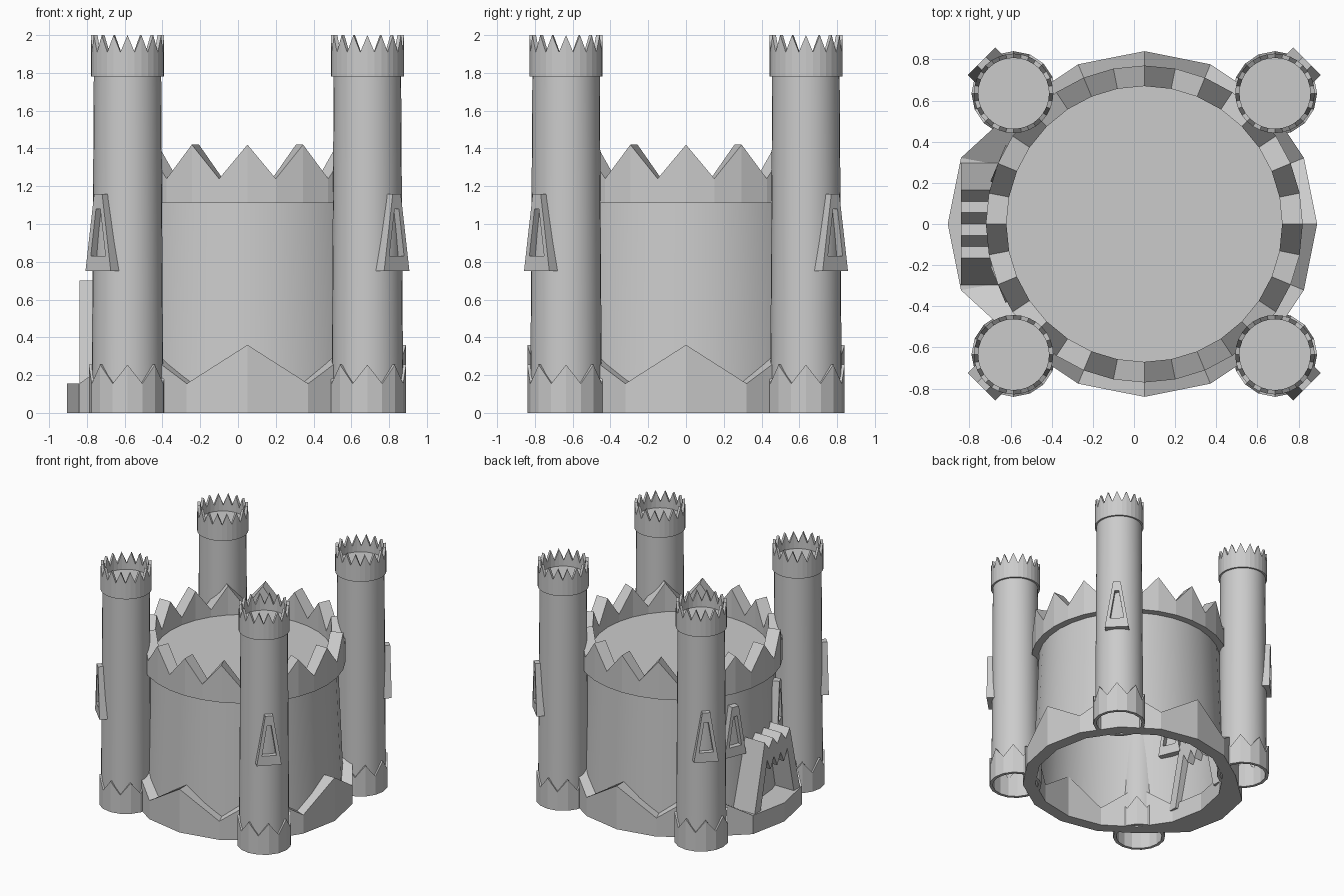
import bpy, bmesh
from math import sin, cos, pi, radians
from mathutils import Matrix

if "Cube" in bpy.data.objects:
    bpy.data.objects.remove(bpy.data.objects["Cube"])

CX = 0.05          # keep centre in x
T = 0.635          # tower offset from keep centre


def finish(name, bm, loc=(0, 0, 0), angle=0, smooth=False):
    bmesh.ops.recalc_face_normals(bm, faces=bm.faces)
    bm.transform(Matrix.Translation(loc) @ Matrix.Rotation(angle, 4, 'Z'))
    me = bpy.data.meshes.new(name)
    bm.to_mesh(me)
    bm.free()
    ob = bpy.data.objects.new(name, me)
    bpy.context.collection.objects.link(ob)
    if smooth:
        for o in bpy.context.selected_objects:
            o.select_set(False)
        ob.select_set(True)
        bpy.context.view_layer.objects.active = ob
        bpy.ops.object.shade_smooth_by_angle(angle=radians(25))
    return ob


def wall(name, r0, r1, h, loc):
    """Tapered round wall, open below, closed by a flat roof."""
    bm = bmesh.new()
    n = 32
    rings = [[bm.verts.new((r * cos(2 * pi * i / n), r * sin(2 * pi * i / n), z))
              for i in range(n)] for r, z in ((r0, 0), (r1, h))]
    for i in range(n):
        j = (i + 1) % n
        bm.faces.new((rings[0][i], rings[0][j], rings[1][j], rings[1][i]))
    bm.faces.new(rings[1])
    return finish(name, bm, loc, smooth=True)


def crown(name, ro, ri, peaks, z0, valley, peak, loc, step=False):
    """Thick ring with a zigzag top edge; step pulls a flat doorstep out at -x."""
    bm = bmesh.new()
    n = peaks * 2
    loops = []
    for r, top in ((ro, 0), (ro, 1), (ri, 1), (ri, 0)):
        loop = []
        for i in range(n):
            a = 2 * pi * i / n
            x, y = r * cos(a), r * sin(a)
            z = (valley if i % 2 else peak) if top else z0
            if step and abs(i - n // 2) <= 1:
                z = min(z, valley)
                if r == ro:
                    x -= 0.115
            loop.append(bm.verts.new((x, y, z)))
        loops.append(loop)
    for k in range(4):
        a, b = loops[k], loops[(k + 1) % 4]
        for i in range(n):
            j = (i + 1) % n
            bm.faces.new((a[i], a[j], b[j], b[i]))
    return finish(name, bm, loc)


def frame(name, outer, inner, d0, d1, loc, angle, closed):
    """Frame between two matching (side, height) outlines, facing local +x."""
    bm = bmesh.new()
    a, b, c, d = [[bm.verts.new((dep, y, z)) for y, z in pts]
                  for pts, dep in ((outer, d0), (outer, d1), (inner, d1), (inner, d0))]
    n = len(outer)
    for i in range(n if closed else n - 1):
        j = (i + 1) % n
        for p, q in ((a, b), (b, c), (c, d), (d, a)):
            bm.faces.new((p[i], p[j], q[j], q[i]))
    if not closed:
        for i in (0, n - 1):
            bm.faces.new((a[i], b[i], c[i], d[i]))
    return finish(name, bm, loc, angle)


def window(name, d0, d1, z, loc, angle):
    outer = [(-.095, z), (.095, z), (.03, z + .41), (-.03, z + .41)]
    inner = [(-.055, z + .08), (.055, z + .08), (.016, z + .33), (-.016, z + .33)]
    frame(name, outer, inner, d0, d1, loc, angle, True)


# Central keep: wall, battlements, and rocky base with doorstep
keep = (CX, 0, 0)
wall("keep_wall", .76, .71, 1.18, keep)
crown("keep_battlement", .77, .67, 16, 1.11, 1.24, 1.42, keep)
crown("keep_base", .84, .74, 8, 0, .155, .36, keep, step=True)

# Four corner towers, each with an outward-facing window
for sx in (-1, 1):
    for sy in (-1, 1):
        loc = (CX + sx * T, sy * T, 0)
        tag = ("left" if sx < 0 else "right") + ("_front" if sy < 0 else "_back")
        wall("tower_wall_" + tag, .19, .178, 1.86, loc)
        crown("tower_battlement_" + tag, .193, .172, 16, 1.78, 1.91, 2.0, loc)
        crown("tower_base_" + tag, .205, .18, 8, 0, .155, .255, loc)
        ang = radians({(1, 1): 45, (-1, 1): 135, (-1, -1): 225, (1, -1): 315}[(sx, sy)])
        window("tower_window_" + tag, .14, .22, .75, loc, ang)

# Two keep windows beside the gate
for s in (-1, 1):
    window("keep_window_" + ("front" if s < 0 else "back"),
           .68, .77, .59, keep, pi + s * pi / 8)

# Gatehouse: leaning sides, spiked top, toothed opening
sides = [-.165, -.11, -.055, 0, .055, .11, .165]
outer = [(-.31, .1)] + [(y, .63 if i % 2 else .70) for i, y in enumerate(sides)] + [(.31, .1)]
inner = [(-.23, .1)] + [(y * .8, .45 if i % 2 else .54) for i, y in enumerate(sides)] + [(.23, .1)]
frame("gatehouse", outer, inner, .62, .84, (0, 0, 0), pi, False)
